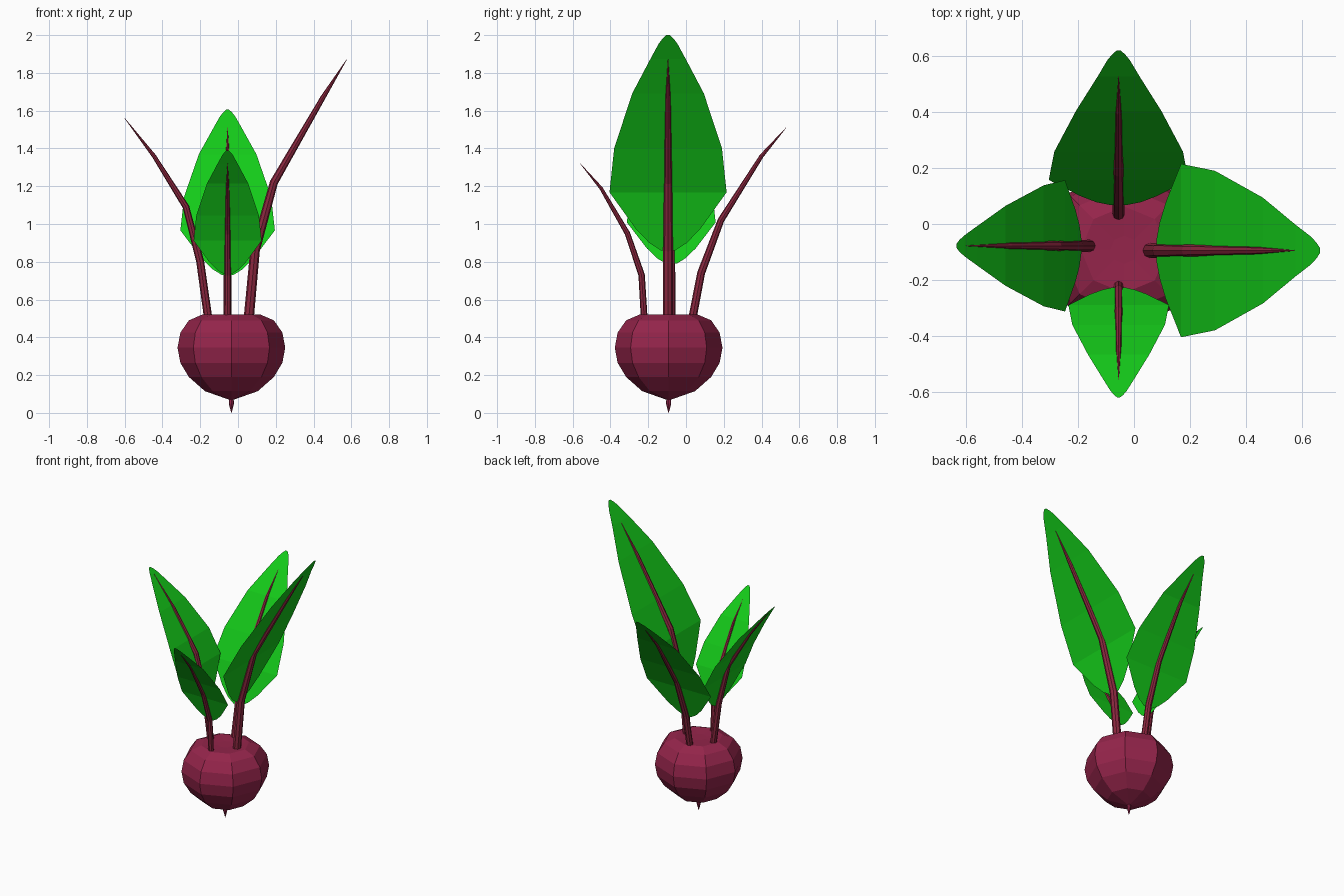
import bpy, bmesh, math
from mathutils import Vector

if "Cube" in bpy.data.objects:
    bpy.data.objects.remove(bpy.data.objects["Cube"])

def material(name, color):
    m = bpy.data.materials.new(name)
    m.diffuse_color = (*color, 1)
    m.use_nodes = True
    m.node_tree.nodes["Principled BSDF"].inputs["Base Color"].default_value = m.diffuse_color
    return m

RED = material("beet_red", (0.30, 0.018, 0.07))
STEM = material("stem_red", (0.26, 0.02, 0.05))
GREEN = material("leaf_green", (0.007, 0.60, 0.01))

def finish(name, bm, mat, closed=True):
    if closed:
        bmesh.ops.recalc_face_normals(bm, faces=bm.faces)
    me = bpy.data.meshes.new(name)
    bm.to_mesh(me)
    bm.free()
    me.materials.append(mat)
    ob = bpy.data.objects.new(name, me)
    bpy.context.collection.objects.link(ob)
    return ob

def loft(name, rings, mat):
    """Skin a list of equal-sized point rings and cap both ends."""
    bm = bmesh.new()
    vs = [[bm.verts.new(p) for p in r] for r in rings]
    n = len(vs[0])
    for a, b in zip(vs, vs[1:]):
        for i in range(n):
            j = (i + 1) % n
            bm.faces.new((a[i], a[j], b[j], b[i]))
    bm.faces.new(vs[0])
    bm.faces.new(vs[-1])
    return finish(name, bm, mat)

def lathe(name, profile, cx, cy, sides, mat):
    ang = [2 * math.pi * i / sides for i in range(sides)]
    loft(name, [[(cx + r * math.cos(a), cy + r * math.sin(a), z) for a in ang]
                for r, z in profile], mat)

# Bulb and tap root
lathe("bulb", [(0.012, 0.07), (0.14, 0.115), (0.225, 0.19), (0.27, 0.265),
               (0.285, 0.345), (0.27, 0.425), (0.225, 0.49), (0.155, 0.52),
               (0.05, 0.515)], -0.035, -0.092, 8, RED)
lathe("root_tip", [(0.001, 0.0), (0.014, 0.05), (0.01, 0.09)], -0.035, -0.092, 8, RED)

def along(path, z):
    """Outward distance of the stalk path at height z."""
    for (h0, z0), (h1, z1) in zip(path, path[1:]):
        if z <= z1 or (h1, z1) == path[-1]:
            return h0 + (h1 - h0) * (z - z0) / (z1 - z0)

# Leaf outline: fraction of height, fraction of half width
OUTLINE = [(0, 0.12), (0.035, 0.32), (0.1, 0.55), (0.27, 1), (0.475, 0.92),
           (0.73, 0.61), (0.89, 0.30), (0.96, 0.16), (0.985, 0.09), (1, 0.03)]

def stalk_and_leaf(name, out, centre, path, radius, z_base, half_width):
    out = Vector((*out, 0))
    side = Vector((0, 0, 1)).cross(out)
    c = Vector((*centre, 0))
    # Tapered stalk, stopping just short of the leaf tip
    pts = path[:-1]
    rings = []
    for i, ((h, z), k) in enumerate(zip(pts, (1, 0.95, 0.8, 0.5, 0.05))):
        a, b = path[max(i - 1, 0)], path[i + 1]
        t = Vector((b[0] - a[0], b[1] - a[1])).normalized()
        across = out * t.y - Vector((0, 0, t.x))
        o = c + out * h + Vector((0, 0, z))
        rings.append([o + radius * k * (side * math.cos(q) + across * math.sin(q))
                      for q in (2 * math.pi * j / 8 for j in range(8))])
    loft(name + "_stalk", rings, STEM)
    # Thin leaf blade bending with the stalk
    bm = bmesh.new()
    rows = []
    for f, w in OUTLINE:
        z = z_base + (path[-1][1] - z_base) * f
        o = c + out * (along(path, z) - 0.010 * (1 - f)) + Vector((0, 0, z))
        rows.append([bm.verts.new(o + side * half_width * w * s) for s in (-1, 1)])
    for a, b in zip(rows, rows[1:]):
        bm.faces.new((a[1], a[0], b[0], b[1]))
    bm.normal_update()
    if sum((f.normal.z for f in bm.faces)) < 0:
        bmesh.ops.reverse_faces(bm, faces=bm.faces)
    finish(name + "_leaf", bm, GREEN, closed=False)

# Four leaves of different sizes around the crown
stalk_and_leaf("right", (1, 0), (0, -0.095),
               [(0.055, 0.48), (0.09, 0.86), (0.19, 1.22), (0.45, 1.67), (0.575, 1.87), (0.665, 2.0)],
               0.027, 0.86, 0.31)
stalk_and_leaf("left", (-1, 0), (0, -0.078),
               [(0.155, 0.48), (0.20, 0.80), (0.275, 1.09), (0.445, 1.36), (0.60, 1.56), (0.635, 1.6)],
               0.022, 0.79, 0.235)
stalk_and_leaf("back", (0, 1), (-0.055, 0),
               [(0.03, 0.48), (0.08, 0.74), (0.185, 1.02), (0.40, 1.36), (0.53, 1.51), (0.62, 1.605)],
               0.022, 0.73, 0.25)
stalk_and_leaf("front", (0, -1), (-0.055, 0),
               [(0.22, 0.48), (0.235, 0.73), (0.31, 0.95), (0.45, 1.19), (0.56, 1.32), (0.62, 1.39)],
               0.018, 0.735, 0.18)
